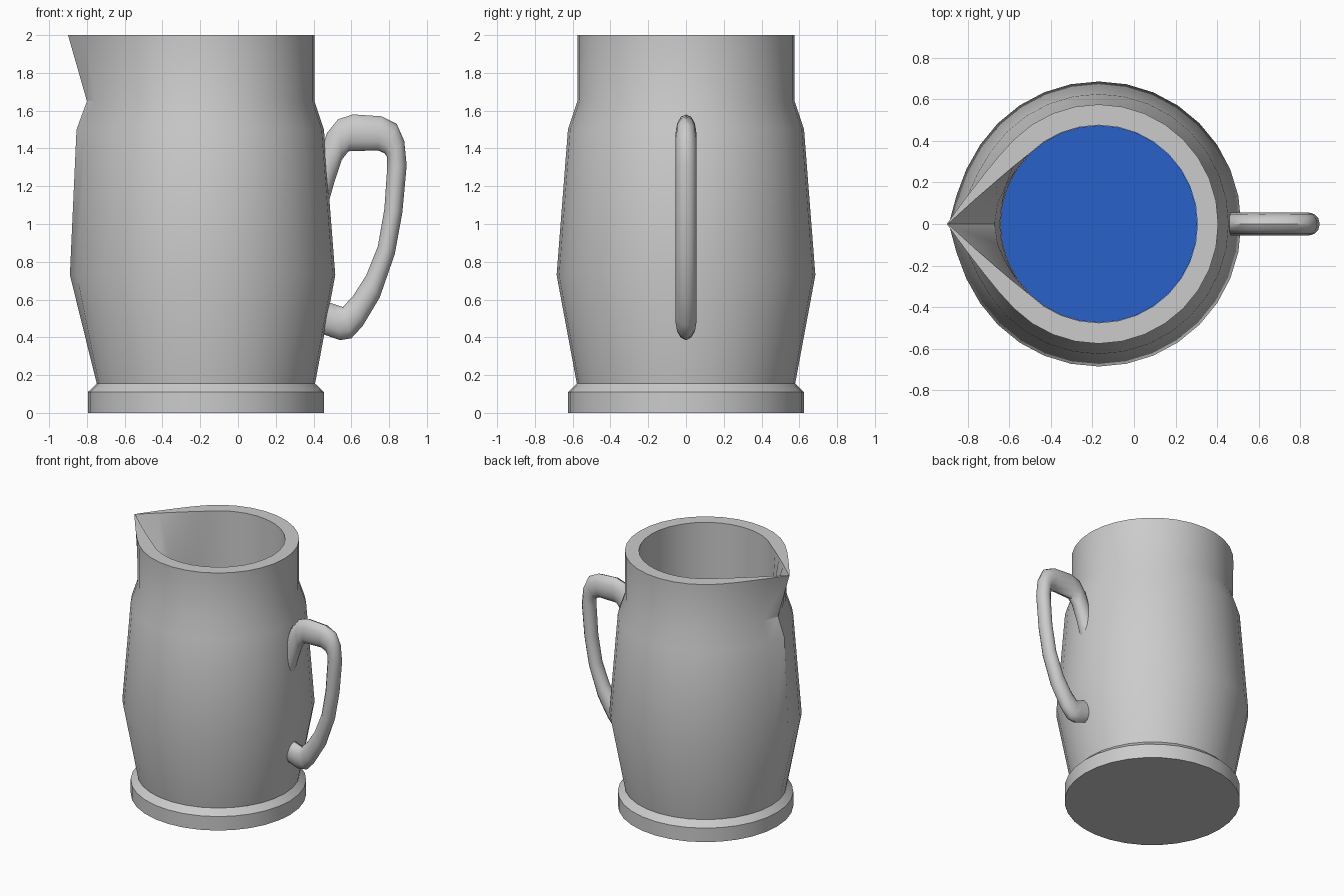
import bpy, bmesh
from math import sin, cos, pi
from mathutils import Vector

if "Cube" in bpy.data.objects:
    bpy.data.objects.remove(bpy.data.objects["Cube"])

SEG = 32
CX = -0.17  # axis of the round body


def finish(bm, name, angle=30):
    bmesh.ops.recalc_face_normals(bm, faces=bm.faces)
    mesh = bpy.data.meshes.new(name)
    bm.to_mesh(mesh)
    bm.free()
    obj = bpy.data.objects.new(name, mesh)
    bpy.context.collection.objects.link(obj)
    bpy.ops.object.select_all(action='DESELECT')
    obj.select_set(True)
    bpy.context.view_layer.objects.active = obj
    bpy.ops.object.shade_smooth_by_angle(angle=angle * pi / 180)
    return obj


def skin(bm, rings):
    """Bridge successive rings of points and cap both ends."""
    loops = [[bm.verts.new(p) for p in ring] for ring in rings]
    n = len(loops[0])
    for a, b in zip(loops, loops[1:]):
        for i in range(n):
            j = (i + 1) % n
            bm.faces.new((a[i], a[j], b[j], b[i]))
    bm.faces.new(loops[0])
    bm.faces.new(loops[-1])


def body_ring(z, r, pushes=()):
    """Circle at height z, pulled outwards around -x by the given amounts."""
    ring = []
    for i in range(SEG):
        k = abs(i - SEG // 2)
        rr = r + (pushes[k] if k < len(pushes) else 0)
        a = 2 * pi * i / SEG
        ring.append((CX + rr * cos(a), rr * sin(a), z))
    return ring


# Jug: foot, bulging wall, spout, rim and hollow inside
jug = [
    body_ring(0, 0.625),
    body_ring(0.11, 0.625),
    body_ring(0.155, 0.578),
    body_ring(0.73, 0.685, (0.035, 0.012, 0.003)),
    body_ring(1.5, 0.625, (0.06, 0.022, 0.006)),
    body_ring(1.65, 0.575, (0.055, 0.022, 0.006)),
    body_ring(2.0, 0.575, (0.155, 0.075, 0.028, 0.006)),
    body_ring(2.0, 0.475, (0.25, 0.131, 0.06, 0.02)),
    body_ring(1.65, 0.475, (0.025, 0.02, 0.008)),
    body_ring(1.4, 0.475),
    body_ring(0.15, 0.475),
]
bm = bmesh.new()
skin(bm, jug)
finish(bm, "jug_body")

# Water surface inside the jug
bm = bmesh.new()
bm.faces.new([bm.verts.new(p) for p in body_ring(1.4, 0.474)])
water = finish(bm, "water")
blue = bpy.data.materials.new("water_blue")
blue.diffuse_color = (0.02, 0.12, 0.58, 1)
blue.use_nodes = True
blue.node_tree.nodes["Principled BSDF"].inputs["Base Color"].default_value = blue.diffuse_color
water.data.materials.append(blue)

# Handle: outer and inner edge (x, z) of each oval cross-section
sections = [
    ((0.41, 1.30), (0.45, 1.01)), ((0.47, 1.48), (0.51, 1.22)),
    ((0.53, 1.555), (0.55, 1.34)), ((0.61, 1.58), (0.585, 1.385)),
    ((0.76, 1.57), (0.74, 1.39)), ((0.84, 1.53), (0.775, 1.375)),
    ((0.88, 1.44), (0.79, 1.355)), ((0.893, 1.31), (0.79, 1.30)),
    ((0.87, 1.06), (0.775, 1.08)), ((0.83, 0.84), (0.74, 0.88)),
    ((0.75, 0.61), (0.68, 0.73)), ((0.66, 0.46), (0.61, 0.62)),
    ((0.60, 0.395), (0.555, 0.56)), ((0.54, 0.385), (0.51, 0.575)),
    ((0.44, 0.42), (0.44, 0.60)),
]
rings = []
for (ox, oz), (ix, iz) in sections:
    mid = Vector(((ox + ix) / 2, 0, (oz + iz) / 2))
    half = Vector((ox - ix, 0, oz - iz)) / 2
    rings.append([mid + half * cos(2 * pi * k / 12) + Vector((0, 0.055, 0)) * sin(2 * pi * k / 12)
                  for k in range(12)])
bm = bmesh.new()
skin(bm, rings)
finish(bm, "handle", 40)
